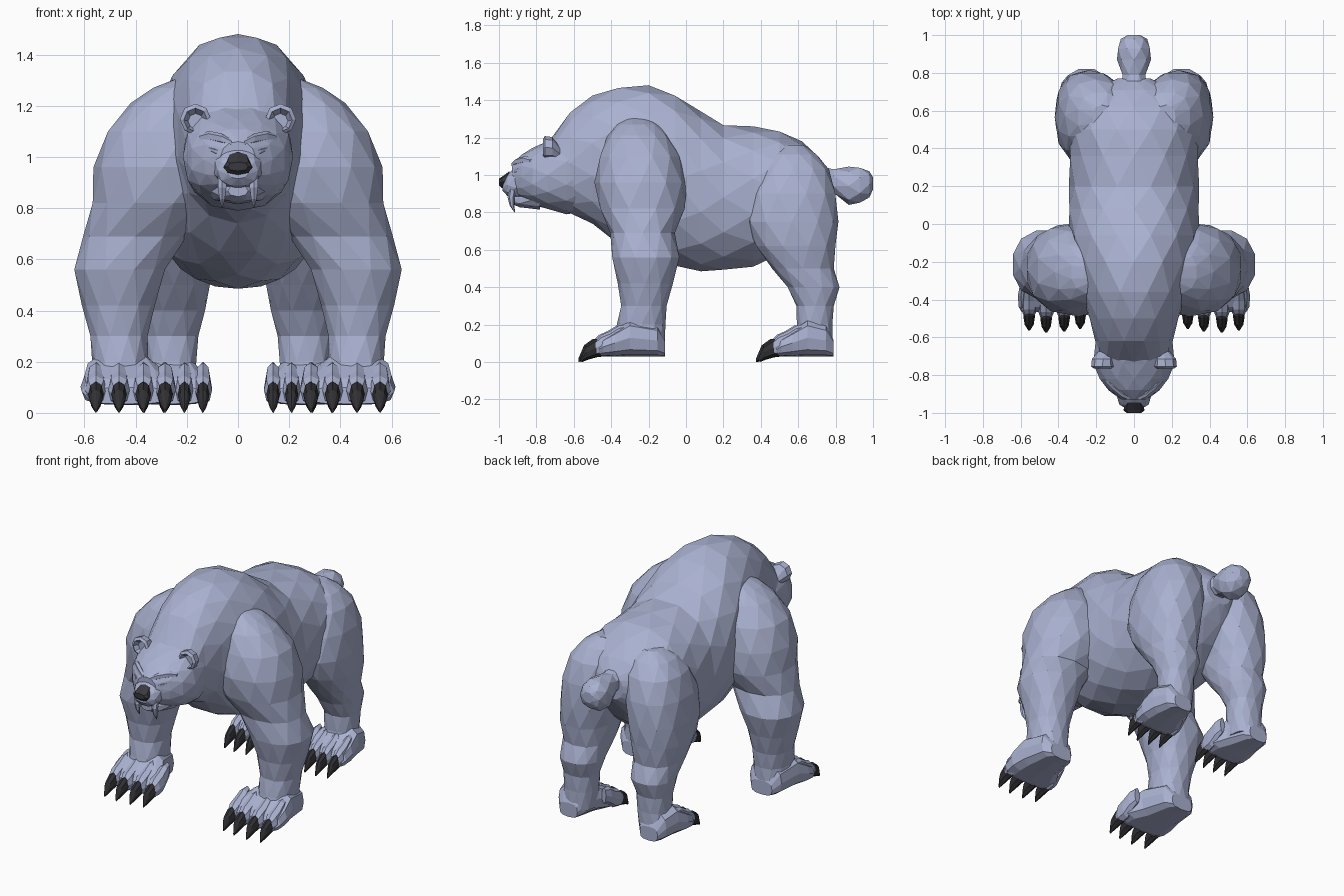
import bpy, bmesh
from math import sin, cos, pi
from mathutils import Vector
from mathutils.bvhtree import BVHTree

cube = bpy.data.objects.get("Cube")
if cube:
    bpy.data.objects.remove(cube)


def material(name, rgb):
    m = bpy.data.materials.new(name)
    m.use_nodes = True
    m.diffuse_color = (*rgb, 1)
    m.node_tree.nodes["Principled BSDF"].inputs["Base Color"].default_value = (*rgb, 1)
    return m


FUR = material("blue grey fur", (0.4, 0.44, 0.63))
CLAW = material("dark claw", (0.03, 0.03, 0.035))
NOSE = material("dark nose", (0.04, 0.04, 0.05))

# Where (position along axis, a, b) lands in x, y, z
PLACE = {"x": lambda t, a, b: (t, a, b),
         "y": lambda t, a, b: (a, t, b),
         "z": lambda t, a, b: (a, b, t)}


def loft(bm, rings, axis="z", n=10, power=0.9, stagger=True):
    """Skin rings of (position, a0, a1, b0, b1); staggered rings give triangles."""
    def bend(v):
        return abs(v) ** power * (1 if v > 0 else -1)

    loops = []
    for i, (t, a0, a1, b0, b1) in enumerate(rings):
        shift = 0.5 * (i % 2) if stagger else 0
        loop = []
        for k in range(n):
            ang = 2 * pi * (k + shift) / n + pi / 2
            a = (a0 + a1) / 2 + (a1 - a0) / 2 * bend(cos(ang))
            b = (b0 + b1) / 2 + (b1 - b0) / 2 * bend(sin(ang))
            loop.append(bm.verts.new(PLACE[axis](t, a, b)))
        loops.append(loop)
    faces = [bm.faces.new(loops[0]), bm.faces.new(loops[-1])]
    for i, (p, q) in enumerate(zip(loops, loops[1:])):
        for k in range(n):
            j = (k + 1) % n
            if not stagger:
                faces.append(bm.faces.new((p[k], p[j], q[j], q[k])))
            elif i % 2 == 0:
                faces.append(bm.faces.new((p[k], p[j], q[k])))
                faces.append(bm.faces.new((p[j], q[j], q[k])))
            else:
                faces.append(bm.faces.new((p[k], q[j], q[k])))
                faces.append(bm.faces.new((p[k], p[j], q[j])))
    bmesh.ops.recalc_face_normals(bm, faces=faces)


def finish(bm, name, mat, mirror=False):
    mesh = bpy.data.meshes.new(name)
    bm.to_mesh(mesh)
    bm.free()
    mesh.materials.append(mat)
    obj = bpy.data.objects.new(name, mesh)
    bpy.context.collection.objects.link(obj)
    if mirror:
        obj.modifiers.new("Mirror", "MIRROR").use_mirror_merge = False


def centred(rows):
    """Rows of (y, half width, bottom, top) as rings about x = 0."""
    return [(y, -w, w, z0, z1) for y, w, z0, z1 in rows]


# Body with shoulder hump, belly and rump
bm = bmesh.new()
loft(bm, centred([
    (-.74, .185, .83, 1.17), (-.62, .205, .79, 1.34), (-.5, .24, .74, 1.425),
    (-.36, .285, .62, 1.475), (-.2, .32, .54, 1.48), (-.06, .345, .505, 1.435),
    (.08, .35, .485, 1.34), (.2, .345, .485, 1.275), (.36, .345, .51, 1.26),
    (.5, .345, .57, 1.24), (.62, .31, .66, 1.18), (.71, .22, .77, 1.1),
    (.77, .09, .86, 1.02)]), "y", 14)
finish(bm, "body", FUR)

# Stubby tail
bm = bmesh.new()
loft(bm, centred([(.7, .07, .91, 1.05), (.79, .065, .9, 1.035), (.87, .09, .84, 1.045),
                  (.93, .09, .845, 1.045), (.98, .07, .88, 1.02), (1, .035, .92, .99)]), "y", 8)
finish(bm, "tail", FUR)

# Head, upper muzzle and lower jaw
bm = bmesh.new()
loft(bm, centred([(-.93, .07, .9, 1.06), (-.88, .135, .87, 1.11), (-.82, .185, .84, 1.145),
                  (-.74, .215, .815, 1.185), (-.64, .21, .79, 1.23), (-.54, .19, .8, 1.25)]),
     "y", 14, .85)
skin = BVHTree.FromBMesh(bm)
loft(bm, centred([(-.98, .04, .915, .97), (-.955, .078, .885, 1.005),
                  (-.91, .095, .875, 1.045), (-.82, .1, .87, 1.06)]), "y", 10)
loft(bm, centred([(-.93, .04, .845, .89), (-.89, .075, .825, .9),
                  (-.78, .13, .815, .94)]), "y", 8)
finish(bm, "head", FUR)


def face_strip(name, points):
    """Ridge along (x, z, half height, depth) points, seated on the face."""
    strip = bmesh.new()
    rings = []
    for x, z, r, d in points:
        y = skin.ray_cast(Vector((x, -2, z)), Vector((0, 1, 0)))[0].y
        rings.append((x, y - d, y + .03, z - r, z + r))
    loft(strip, rings, "x", 6, 1, False)
    finish(strip, name, FUR, True)


# Brows and slanted eyes
face_strip("brow", [(.025, 1.055, .012, .006), (.065, 1.07, .022, .014),
                    (.115, 1.08, .022, .014), (.15, 1.075, .012, .008)])
face_strip("eye", [(.055, 1.015, .004, .002), (.09, 1.022, .014, .006),
                   (.135, 1.04, .005, .002)])

# Nose
bm = bmesh.new()
loft(bm, centred([(-1, .04, .945, .98), (-.985, .056, .93, .99),
                  (-.945, .045, .94, 1.02)]), "y", 8, .9, False)
finish(bm, "nose", NOSE)

# Fangs
bm = bmesh.new()
loft(bm, [(z, .062 - r, .062 + r, y - r, y + r) for z, r, y in
          ((.93, .02, -.925), (.88, .019, -.935), (.835, .012, -.93), (.8, .002, -.915))],
     "z", 6, 1, False)
finish(bm, "fangs", FUR, True)

# Cupped ears, tapering back into the skull
bm = bmesh.new()
loft(bm, [(y, x - r, x + r, z - r, z + r) for y, x, z, r in
          ((-.735, .165, 1.14, .03), (-.765, .166, 1.145, .046), (-.755, .166, 1.147, .061),
           (-.715, .165, 1.145, .058), (-.67, .15, 1.11, .035))], "y", 8, 1, False)
finish(bm, "ears", FUR, True)

# Legs, with shoulders and hips reaching into the body
bm = bmesh.new()
loft(bm, [(1.31, .16, .23, -.31, -.2), (1.27, .1, .335, -.37, -.14),
          (1.21, .06, .42, -.42, -.09), (1.1, .04, .515, -.465, -.03),
          (.96, .02, .565, -.49, .005), (.82, .08, .575, -.465, 0),
          (.69, .2, .605, -.405, -.06), (.56, .28, .645, -.4, -.03),
          (.42, .325, .61, -.365, -.07), (.3, .35, .58, -.35, -.1),
          (.2, .35, .57, -.37, -.11), (.08, .35, .58, -.39, -.11)], "z", 12, .87)
finish(bm, "front_legs", FUR, True)

bm = bmesh.new()
loft(bm, [(1.16, .12, .22, .5, .63), (1.11, .06, .3, .43, .7),
          (1.03, .04, .365, .38, .765), (.9, .04, .405, .33, .805),
          (.75, .06, .42, .315, .815), (.62, .09, .415, .37, .805),
          (.5, .11, .39, .46, .79), (.4, .125, .38, .54, .825),
          (.3, .155, .365, .59, .79), (.2, .16, .36, .59, .785),
          (.08, .17, .37, .57, .785)], "z", 12, .85)
finish(bm, "back_legs", FUR, True)

# Paws: flat sole, four knuckled toes and hooked claws
for name, wide, dx, dy, heel in (("front", 1, 0, 0, -.112), ("back", .85, -.105, .95, -.162)):
    paw, claws = bmesh.new(), bmesh.new()
    loft(paw, [(heel, .385, .535, .03, .12), (heel - .04, .35, .575, .03, .2),
               (-.3, .31, .6, .03, .23), (-.38, .26, .615, .03, .175),
               (-.44, .255, .61, .03, .135), (-.465, .27, .595, .035, .1)],
         "y", 12, .65, False)
    for x, reach in ((.285, .02), (.37, .005), (.465, 0), (.555, .012)):
        loft(paw, [(y + reach, x - w, x + w, z0, z1) for y, w, z0, z1 in
                   ((-.33, .018, .1, .2), (-.37, .034, .08, .195), (-.42, .041, .04, .165),
                    (-.465, .042, .032, .145), (-.495, .03, .04, .115))], "y", 8, .9, False)
        loft(claws, [(y + reach, x - w, x + w, z0, z1) for y, w, z0, z1 in
                     ((-.46, .026, .03, .125), (-.5, .031, .025, .122),
                      (-.545, .024, .012, .09), (-.575, .005, 0, .02))],
             "y", 8, 1, False)
    for part, label, mat in ((paw, "paws", FUR), (claws, "claws", CLAW)):
        bmesh.ops.scale(part, verts=part.verts, vec=(wide, 1, 1))
        bmesh.ops.translate(part, verts=part.verts, vec=(dx, dy, 0))
        finish(part, name + "_" + label, mat, True)
